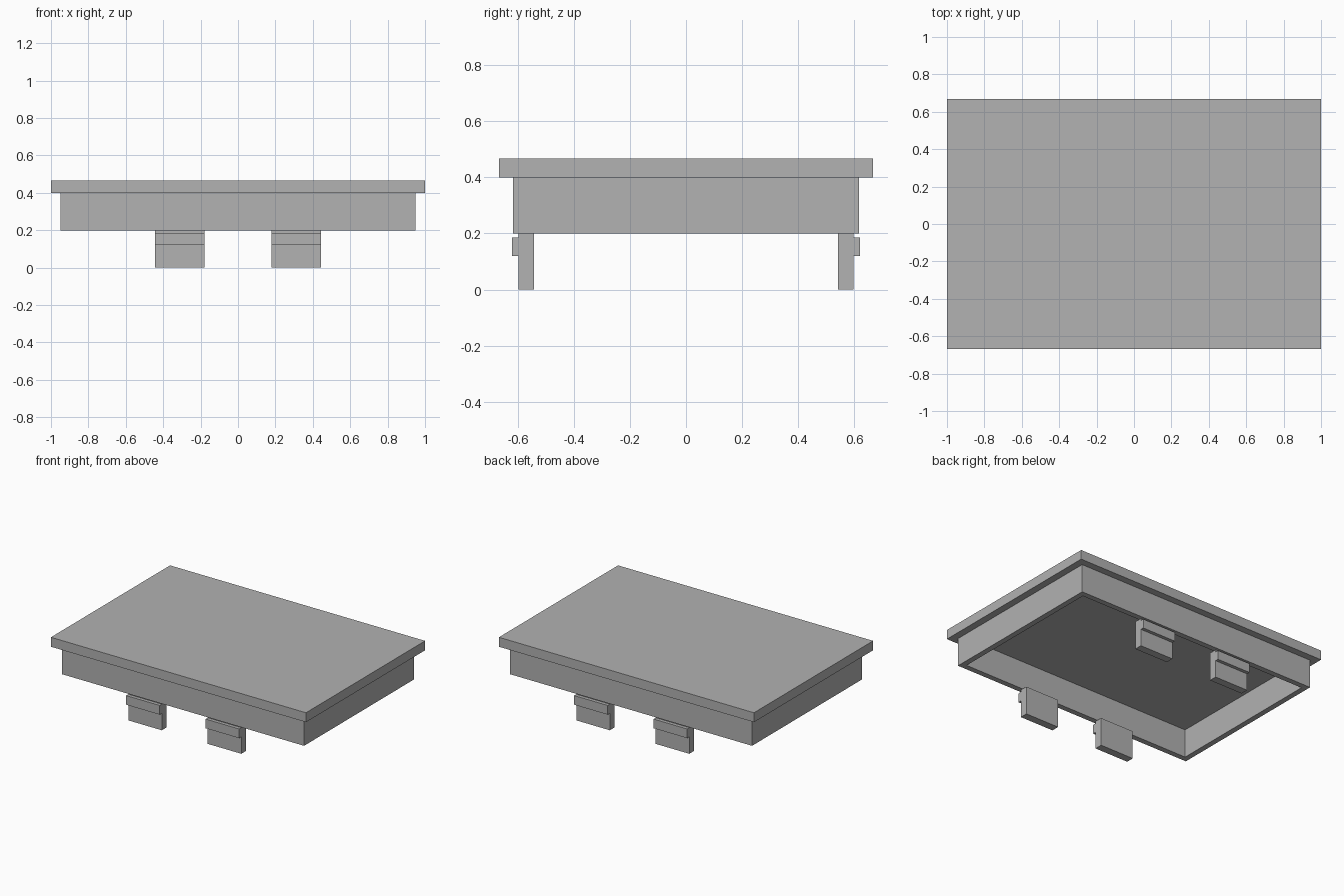
import bpy
import bmesh
from mathutils import Vector

cube = bpy.data.objects.get("Cube")
if cube:
    bpy.data.objects.remove(cube, do_unlink=True)

GREY = (0.445, 0.445, 0.445, 1.0)
grey = bpy.data.materials.new("plain grey")
grey.use_nodes = True
grey.diffuse_color = GREY
grey.node_tree.nodes["Principled BSDF"].inputs["Base Color"].default_value = GREY

HALF_X, HALF_Y = 1.0, 0.667
TOP, PLATE_BOTTOM, RIM_BOTTOM = 0.467, 0.4, 0.2
LIP, WALL = 0.071, 0.055
OUTER_Y = HALF_Y - LIP


def add_object(name, bm):
    bmesh.ops.recalc_face_normals(bm, faces=bm.faces[:])
    mesh = bpy.data.meshes.new(name)
    bm.to_mesh(mesh)
    bm.free()
    mesh.materials.append(grey)
    obj = bpy.data.objects.new(name, mesh)
    bpy.context.collection.objects.link(obj)
    return obj


# Lid: flat plate with a hollow rim drawn down from its underside
bm = bmesh.new()
bmesh.ops.create_cube(bm, size=1)
bmesh.ops.scale(bm, vec=(2 * HALF_X, 2 * HALF_Y, TOP - PLATE_BOTTOM), verts=bm.verts)
bmesh.ops.translate(bm, vec=(0, 0, (TOP + PLATE_BOTTOM) / 2), verts=bm.verts)
bm.normal_update()
under = min(bm.faces, key=lambda f: f.calc_center_median().z)
bmesh.ops.inset_region(bm, faces=[under], thickness=LIP)
ring = bmesh.ops.inset_region(bm, faces=[under], thickness=WALL)["faces"]
new = bmesh.ops.extrude_face_region(bm, geom=ring)["geom"]
for v in new:
    if isinstance(v, bmesh.types.BMVert):
        v.co.z = RIM_BOTTOM
add_object("lid_with_rim", bm)

# Snap clips: stepped profile extruded sideways, mirrored to four places
CLIP_IN, CLIP_OUT = 0.18, 0.443
TAB_Y, TAB_LOW, TAB_HIGH = 0.62, 0.12, 0.185
profile = [
    (OUTER_Y - WALL, RIM_BOTTOM), (OUTER_Y - WALL, 0), (OUTER_Y, 0),
    (OUTER_Y, TAB_LOW), (TAB_Y, TAB_LOW), (TAB_Y, TAB_HIGH),
    (OUTER_Y, TAB_HIGH), (OUTER_Y, RIM_BOTTOM),
]
bm = bmesh.new()
face = bm.faces.new([bm.verts.new((CLIP_IN, -y, z)) for y, z in profile])
new = bmesh.ops.extrude_face_region(bm, geom=[face], use_keep_orig=True)["geom"]
bmesh.ops.translate(bm, vec=Vector((CLIP_OUT - CLIP_IN, 0, 0)),
                    verts=[v for v in new if isinstance(v, bmesh.types.BMVert)])
clips = add_object("snap_clips", bm)
mirror = clips.modifiers.new("mirror", "MIRROR")
mirror.use_axis = (True, True, False)
